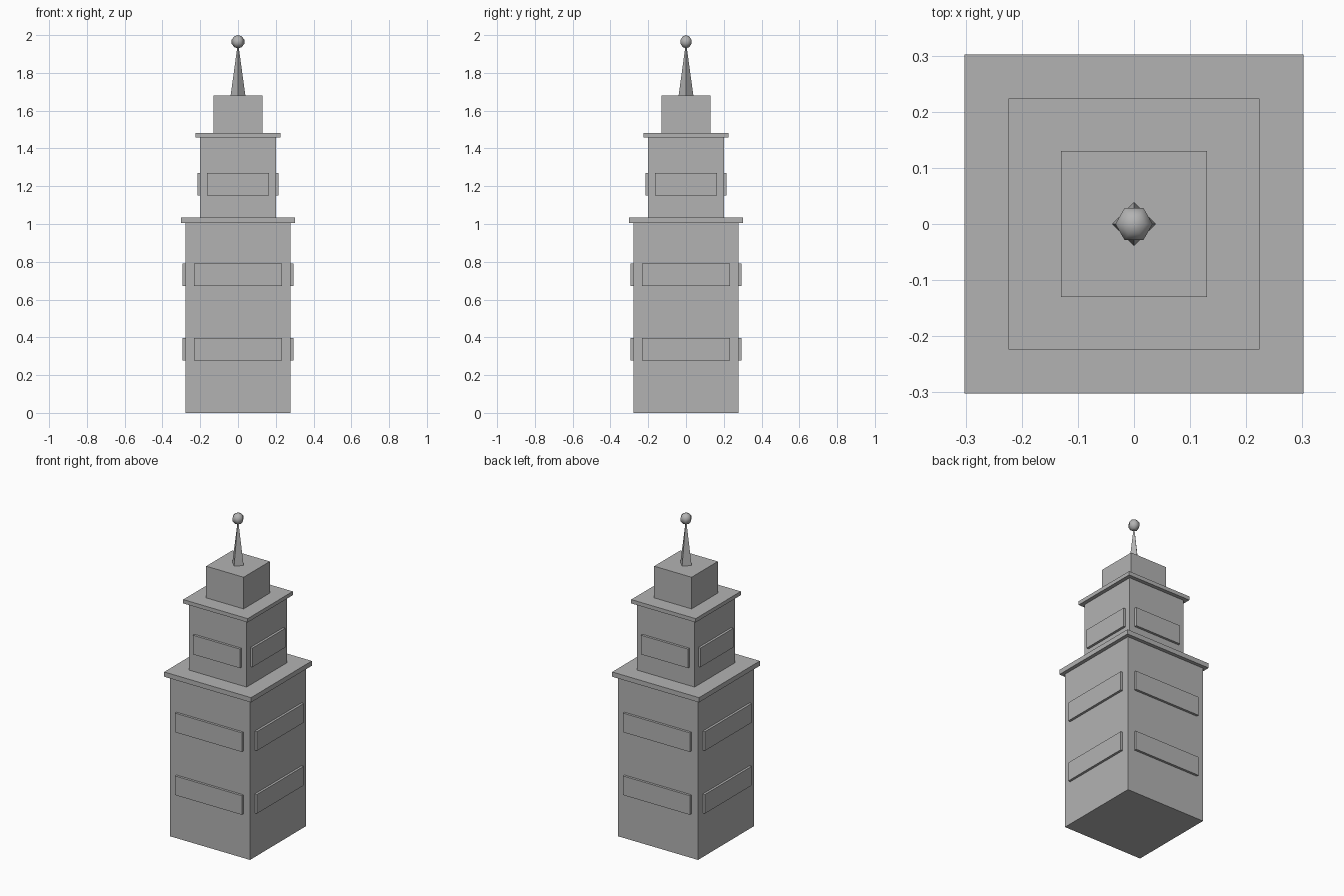
import bpy
import bmesh
import math
from mathutils import Matrix

if "Cube" in bpy.data.objects:
    bpy.data.objects.remove(bpy.data.objects["Cube"])

stone = bpy.data.materials.new("grey stone")
stone.diffuse_color = (0.45, 0.45, 0.45, 1)
stone.use_nodes = True
stone.node_tree.nodes["Principled BSDF"].inputs["Base Color"].default_value = stone.diffuse_color


def finish(name, bm):
    mesh = bpy.data.meshes.new(name)
    bmesh.ops.recalc_face_normals(bm, faces=bm.faces)
    bm.to_mesh(mesh)
    bm.free()
    mesh.materials.append(stone)
    obj = bpy.data.objects.new(name, mesh)
    bpy.context.collection.objects.link(obj)
    return obj


def add_box(bm, x, y, z, turn=0.0):
    """Box between (min, max) pairs, turned about the z axis."""
    size = [b - a for a, b in (x, y, z)]
    mid = [(a + b) / 2 for a, b in (x, y, z)]
    m = Matrix.Rotation(turn, 4, 'Z') @ Matrix.Translation(mid) @ Matrix.Diagonal((*size, 1))
    bmesh.ops.create_cube(bm, size=1, matrix=m)


def block(name, half, z0, z1):
    bm = bmesh.new()
    add_box(bm, (-half, half), (-half, half), (z0, z1))
    return finish(name, bm)


def panel_band(name, half_width, wall, z0, z1):
    """One raised panel on each of the four walls."""
    bm = bmesh.new()
    for i in range(4):
        add_box(bm, (-half_width, half_width), (-wall - 0.015, -wall + 0.005),
                (z0, z1), i * math.pi / 2)
    return finish(name, bm)


# stepped tower with ledges
block("lower_tower", 0.279, 0.0, 1.005)
block("lower_ledge", 0.302, 1.005, 1.035)
block("middle_tower", 0.2, 1.035, 1.457)
block("upper_ledge", 0.224, 1.457, 1.481)
block("top_block", 0.13, 1.481, 1.68)

# window panels
panel_band("lower_panels", 0.232, 0.279, 0.277, 0.397)
panel_band("upper_panels", 0.232, 0.279, 0.672, 0.792)
panel_band("middle_panels", 0.163, 0.2, 1.15, 1.27)

# four-sided spire, corners on the axes
bm = bmesh.new()
base = [bm.verts.new((0.039 * math.cos(i * math.pi / 2),
                      0.039 * math.sin(i * math.pi / 2), 1.68)) for i in range(4)]
tip = bm.verts.new((0, 0, 1.965))
bm.faces.new(base[::-1])
for i in range(4):
    bm.faces.new((base[i], base[(i + 1) % 4], tip))
finish("spire", bm)

# low-poly smooth ball: six sides, corners on the x axis
bm = bmesh.new()
R, SIDES, RINGS, ZC = 0.035, 6, 5, 1.965
rings = []
for j in range(1, RINGS):
    a = math.pi * j / RINGS
    rings.append([bm.verts.new((R * math.sin(a) * math.cos(t), R * math.sin(a) * math.sin(t),
                                ZC + R * math.cos(a)))
                  for t in (2 * math.pi * i / SIDES for i in range(SIDES))])
top = bm.verts.new((0, 0, ZC + R))
bottom = bm.verts.new((0, 0, ZC - R))
for i in range(SIDES):
    k = (i + 1) % SIDES
    bm.faces.new((top, rings[0][i], rings[0][k]))
    bm.faces.new((bottom, rings[-1][k], rings[-1][i]))
    for a, b in zip(rings, rings[1:]):
        bm.faces.new((a[i], b[i], b[k], a[k]))
for f in bm.faces:
    f.smooth = True
finish("ball_finial", bm)
